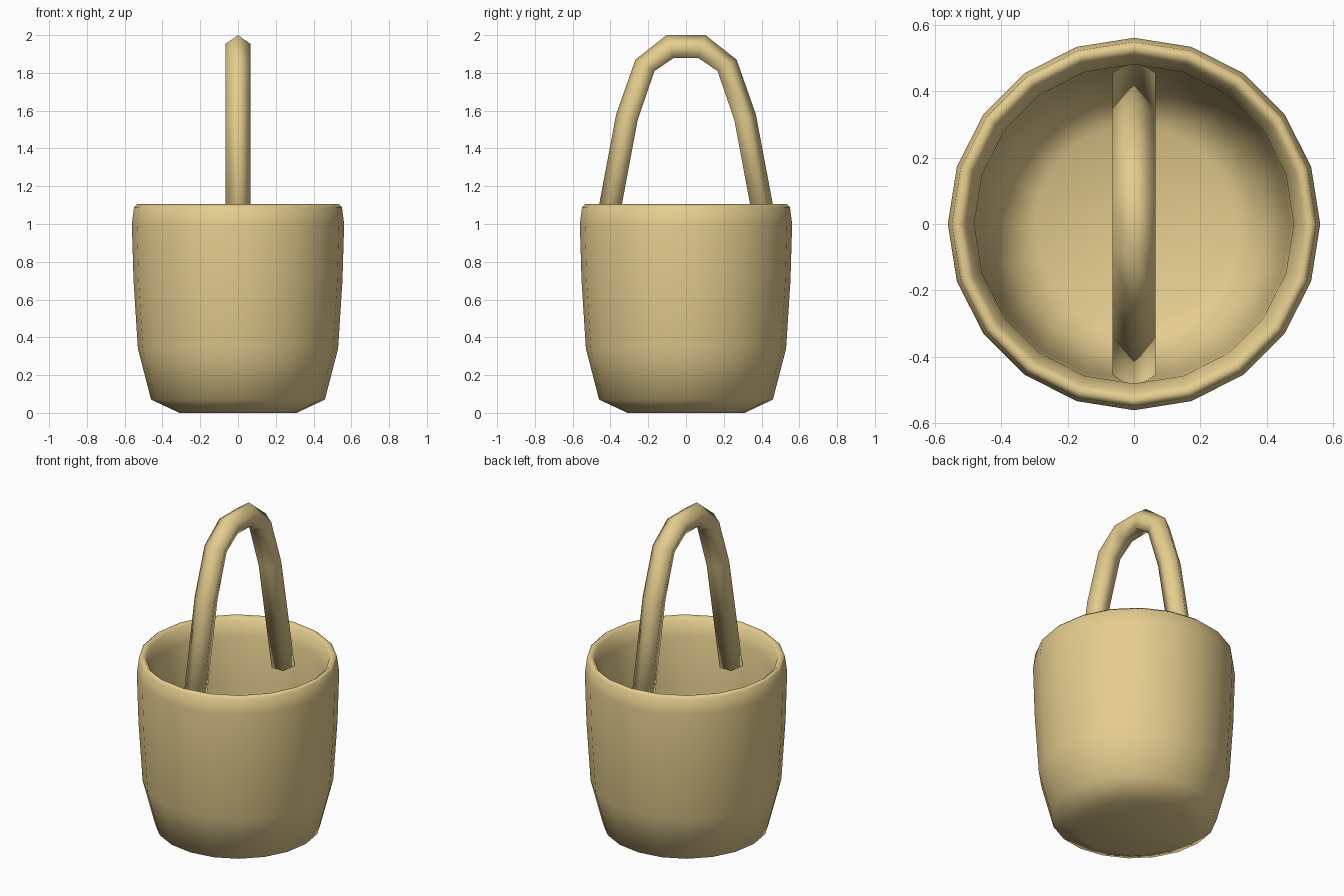
import bpy, bmesh, math

if "Cube" in bpy.data.objects:
    bpy.data.objects.remove(bpy.data.objects["Cube"])

mat = bpy.data.materials.new("straw")
mat.diffuse_color = (0.78, 0.61, 0.27, 1)
mat.use_nodes = True
mat.node_tree.nodes["Principled BSDF"].inputs["Base Color"].default_value = mat.diffuse_color


def finish(name, bm):
    bmesh.ops.recalc_face_normals(bm, faces=bm.faces)
    me = bpy.data.meshes.new(name)
    bm.to_mesh(me)
    bm.free()
    for p in me.polygons:
        p.use_smooth = True
    me.materials.append(mat)
    ob = bpy.data.objects.new(name, me)
    bpy.context.collection.objects.link(ob)
    return ob


def bridge(bm, a, b):
    n = len(a)
    for i in range(n):
        bm.faces.new((a[i], a[(i + 1) % n], b[(i + 1) % n], b[i]))


# Bucket: closed wall profile (radius, height) turned in 20 steps
SIDES = 20
profile = [(0.31, 0.0), (0.46, 0.07), (0.53, 0.34), (0.553, 0.7), (0.562, 1.0),
           (0.55, 1.09), (0.533, 1.105), (0.51, 1.085), (0.482, 1.0),
           (0.473, 0.7), (0.452, 0.36), (0.39, 0.13), (0.30, 0.08)]
bm = bmesh.new()
rings = []
for r, z in profile:
    rings.append([bm.verts.new((r * math.cos(2 * math.pi * i / SIDES),
                                r * math.sin(2 * math.pi * i / SIDES), z))
                  for i in range(SIDES)])
for a, b in zip(rings, rings[1:]):
    bridge(bm, a, b)
for ring, z in ((rings[0], 0.005), (rings[-1], 0.085)):
    c = bm.verts.new((0, 0, z))
    for i in range(SIDES):
        bm.faces.new((ring[i], ring[(i + 1) % SIDES], c))
finish("bucket", bm)

# Handle: five-sided tube, each section set by its outer and inner (y, z) points
half = [((0.50, 0.89), (0.383, 0.87)), ((0.37, 1.58), (0.256, 1.55)),
        ((0.268, 1.87), (0.167, 1.81)), ((0.103, 2.0), (0.063, 1.88))]
path = half + [((-o[0], o[1]), (-i[0], i[1])) for o, i in reversed(half)]
section = [(0, 0), (0.065, 0.38), (0.04, 1), (-0.04, 1), (-0.065, 0.38)]
bm = bmesh.new()
rings = []
for o, n in path:
    rings.append([bm.verts.new((x, o[0] + (n[0] - o[0]) * t, o[1] + (n[1] - o[1]) * t))
                  for x, t in section])
for a, b in zip(rings, rings[1:]):
    bridge(bm, a, b)
bm.faces.new(rings[0])
bm.faces.new(rings[-1])
finish("handle", bm)
